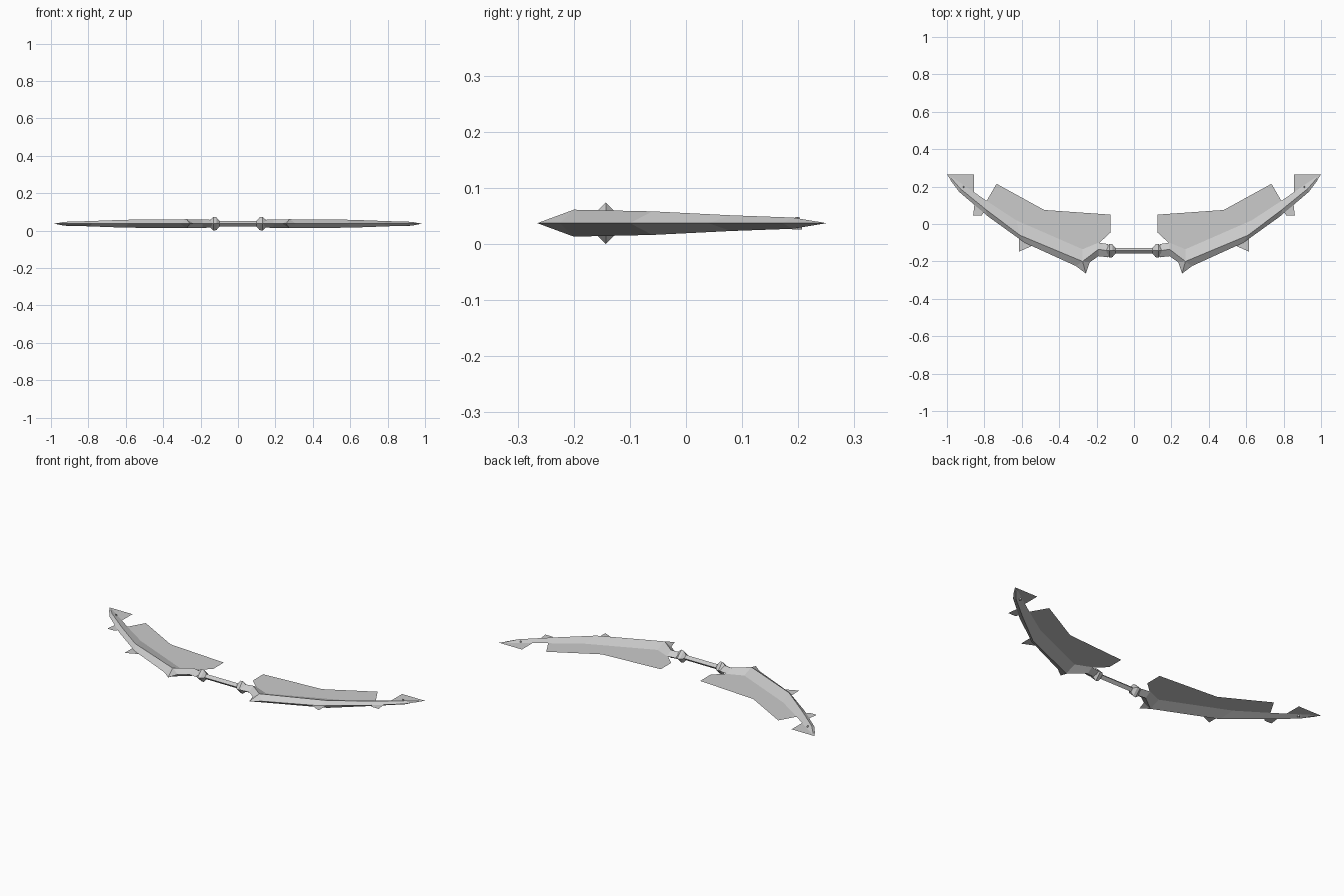
import bpy, bmesh, math

cube = bpy.data.objects.get("Cube")
if cube:
    bpy.data.objects.remove(cube)

MID = 0.037      # height of the plane of symmetry
GRIP_Y = -0.143

steel = bpy.data.materials.new("pale grey")
steel.use_nodes = True
steel.diffuse_color = (0.6, 0.6, 0.6, 1)
steel.node_tree.nodes["Principled BSDF"].inputs["Base Color"].default_value = (0.6, 0.6, 0.6, 1)


def finish(name, bm, mirror=True):
    """Turn a bmesh into an object, mirrored to the other side."""
    bmesh.ops.remove_doubles(bm, verts=bm.verts, dist=0.0005)
    bmesh.ops.recalc_face_normals(bm, faces=bm.faces)
    mesh = bpy.data.meshes.new(name)
    bm.to_mesh(mesh)
    bm.free()
    mesh.materials.append(steel)
    obj = bpy.data.objects.new(name, mesh)
    bpy.context.collection.objects.link(obj)
    if mirror:
        mod = obj.modifiers.new("mirror", 'MIRROR')
        mod.use_mirror_merge = False
    return obj


def loft(name, rings, mirror=True):
    """Skin a list of four-point rings, closing both ends."""
    bm = bmesh.new()
    loops = [[bm.verts.new(p) for p in ring] for ring in rings]
    for a, b in zip(loops, loops[1:]):
        for i in range(4):
            j = (i + 1) % 4
            bm.faces.new((a[i], a[j], b[j], b[i]))
    bm.faces.new(loops[0])
    bm.faces.new(loops[-1])
    return finish(name, bm, mirror)


def plate(name, outline):
    """Thin blade lying in the middle plane."""
    bm = bmesh.new()
    face = bm.faces.new([bm.verts.new((x, y, MID)) for x, y in outline])
    face.normal_update()
    if face.normal.z < 0:
        face.normal_flip()
    bmesh.ops.triangulate(bm, faces=bm.faces)
    return finish(name, bm)


def diamond(x, r):
    return [(x, GRIP_Y + r, MID), (x, GRIP_Y, MID + r),
            (x, GRIP_Y - r, MID), (x, GRIP_Y, MID - r)]


# Grip bar and its two collars
loft("grip", [diamond(-0.12, 0.015), diamond(0.12, 0.015)], mirror=False)
loft("collar", [diamond(x, r) for x, r in
                ((0.1, 0.016), (0.115, 0.034), (0.13, 0.037), (0.148, 0.022))])

# Limb: inner edge, ridge, outer edge, half height
bend_in, bend_ridge = (0.275, -0.135), (0.275, -0.2)
sections = [
    ((0.14, -0.107), (0.14, GRIP_Y), (0.14, -0.178), 0.021),
    ((0.19, -0.1), (0.19, -0.135), (0.19, -0.172), 0.022),
    (bend_in, bend_ridge, (0.237, -0.205), 0.024),
    (bend_in, bend_ridge, (0.257, -0.265), 0.024),
    (bend_in, bend_ridge, (0.31, -0.225), 0.024),
    ((0.63, 0.02), (0.61, -0.06), (0.585, -0.1), 0.021),
    ((0.79, 0.125), (0.795, 0.08), (0.78, 0.04), 0.014),
    ((0.92, 0.215), (0.93, 0.19), (0.935, 0.172), 0.01),
    ((0.972, 0.25), (0.978, 0.245), (0.982, 0.235), 0.001),
]
loft("limb", [[(*i, MID), (*r, MID + h), (*o, MID), (*r, MID - h)]
              for i, r, o, h in sections])

# Flat blades
plate("wing_blade", [(0.125, 0.05), (0.48, 0.075), (0.735, 0.215), (0.79, 0.12),
                     (0.61, -0.03), (0.28, -0.16), (0.19, -0.105), (0.125, -0.045)])
plate("tip_blade", [(1, 0.265), (0.855, 0.265), (0.855, 0.165), (0.93, 0.19), (0.98, 0.235)])
plate("upper_barb", [(0.85, 0.13), (0.86, 0.045), (0.815, 0.045), (0.79, 0.08)])
plate("lower_barb", [(0.615, -0.05), (0.615, -0.148), (0.53, -0.11), (0.55, -0.08)])

# Small string nock near each tip
bm = bmesh.new()
bmesh.ops.create_cone(bm, cap_ends=True, segments=4, radius1=0.009, radius2=0.004, depth=0.022)
bmesh.ops.translate(bm, verts=bm.verts, vec=(0.91, 0.198, MID))
finish("string_nock", bm)
